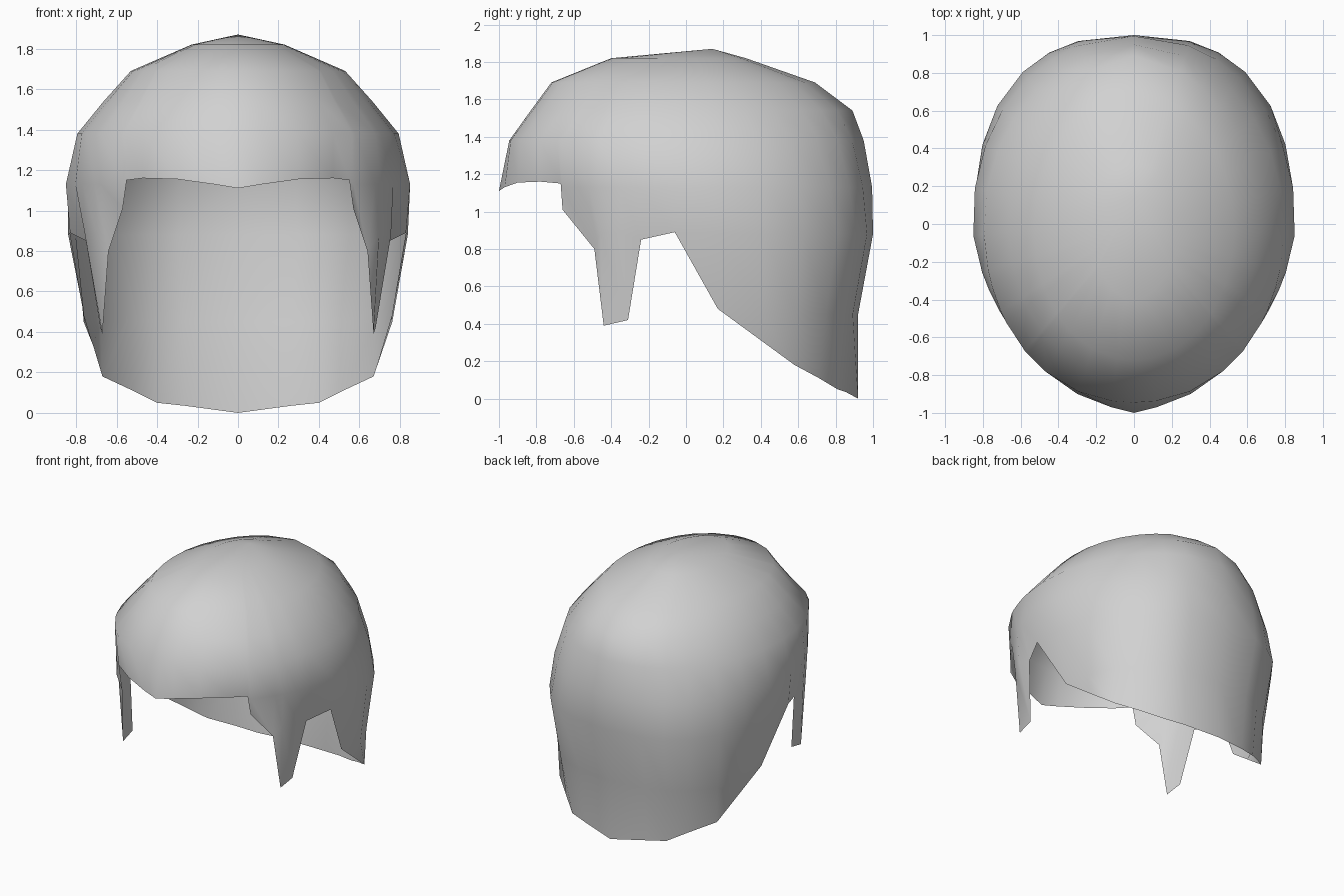
import bpy
import bmesh
from math import atan2, sin, cos

cube = bpy.data.objects.get("Cube")
if cube:
    bpy.data.objects.remove(cube, do_unlink=True)

# Hair colour
material = bpy.data.materials.new("light_grey")
material.use_nodes = True
grey = (0.64, 0.64, 0.64, 1)
material.diffuse_color = grey
shader = next(n for n in material.node_tree.nodes if n.type == 'BSDF_PRINCIPLED')
shader.inputs["Base Color"].default_value = grey

# Horizontal rings of the cap: height, front depth, back depth, half width,
# roundness of front and back (2 is an ellipse, less is more pointed)
CROWN = (0, 0.14, 1.87)
RINGS = [
    (1.82, 0.40, 0.32, 0.23, 2.0, 2.0),
    (1.69, 0.72, 0.69, 0.53, 2.1, 1.9),
    (1.54, 0.83, 0.89, 0.665, 2.0, 1.85),
    (1.38, 0.945, 0.95, 0.795, 2.1, 1.95),
    (1.13, 1.00, 0.995, 0.855, 1.7, 2.1),
    (0.88, 0.97, 1.00, 0.845, 1.7, 2.45),
    (0.45, 0.92, 0.92, 0.81, 1.7, 2.4),
]

# Hem of the left half, from the fringe past the sideburn to the nape
HEM = [
    (0, -1, 1.11), (0.12, -0.97, 1.13), (0.30, -0.90, 1.155),
    (0.47, -0.78, 1.16), (0.55, -0.67, 1.15), (0.57, -0.66, 1.01),
    (0.64, -0.49, 0.80), (0.67, -0.44, 0.39), (0.68, -0.31, 0.42),
    (0.75, -0.24, 0.85), (0.83, -0.06, 0.89), (0.76, 0.17, 0.48),
    (0.715, 0.375, 0.33), (0.67, 0.58, 0.18), (0.52, 0.71, 0.11),
    (0.40, 0.81, 0.05), (0.26, 0.855, 0.035), (0, 0.92, 0),
]


def ring_point(ring, angle):
    """Point of a ring in a direction, with its own front and back shape."""
    height, front, back, width, front_round, back_round = ring
    dx, dy = sin(angle), -cos(angle)
    depth, power = (front, front_round) if dy < 0 else (back, back_round)
    radius = (abs(dx / width) ** power + abs(dy / depth) ** power) ** (-1 / power)
    return dx * radius, dy * radius, height


def add_strand(bm, hem_point):
    """One column of vertices from the crown ring down to the hem."""
    x, y, bottom = hem_point
    angle = atan2(x, -y)
    hem = bm.verts.new(hem_point)
    column = [bm.verts.new(ring_point(r, angle)) if r[0] > bottom + 0.1 else hem
              for r in RINGS]
    return column + [hem]


def build_hair():
    bm = bmesh.new()
    crown = bm.verts.new(CROWN)
    loop = HEM + [(-x, y, z) for x, y, z in HEM[-2:0:-1]]
    columns = [add_strand(bm, point) for point in loop]
    for a, b in zip(columns, columns[1:] + columns[:1]):
        bm.faces.new((crown, a[0], b[0]))
        for row in range(len(RINGS)):
            corners = dict.fromkeys((a[row], a[row + 1], b[row + 1], b[row]))
            if len(corners) > 2:
                bm.faces.new(list(corners))
    for face in bm.faces:
        face.smooth = True
    mesh = bpy.data.meshes.new("hair_cap")
    bm.to_mesh(mesh)
    bm.free()
    mesh.materials.append(material)
    hair = bpy.data.objects.new("hair_cap", mesh)
    bpy.context.collection.objects.link(hair)


build_hair()
